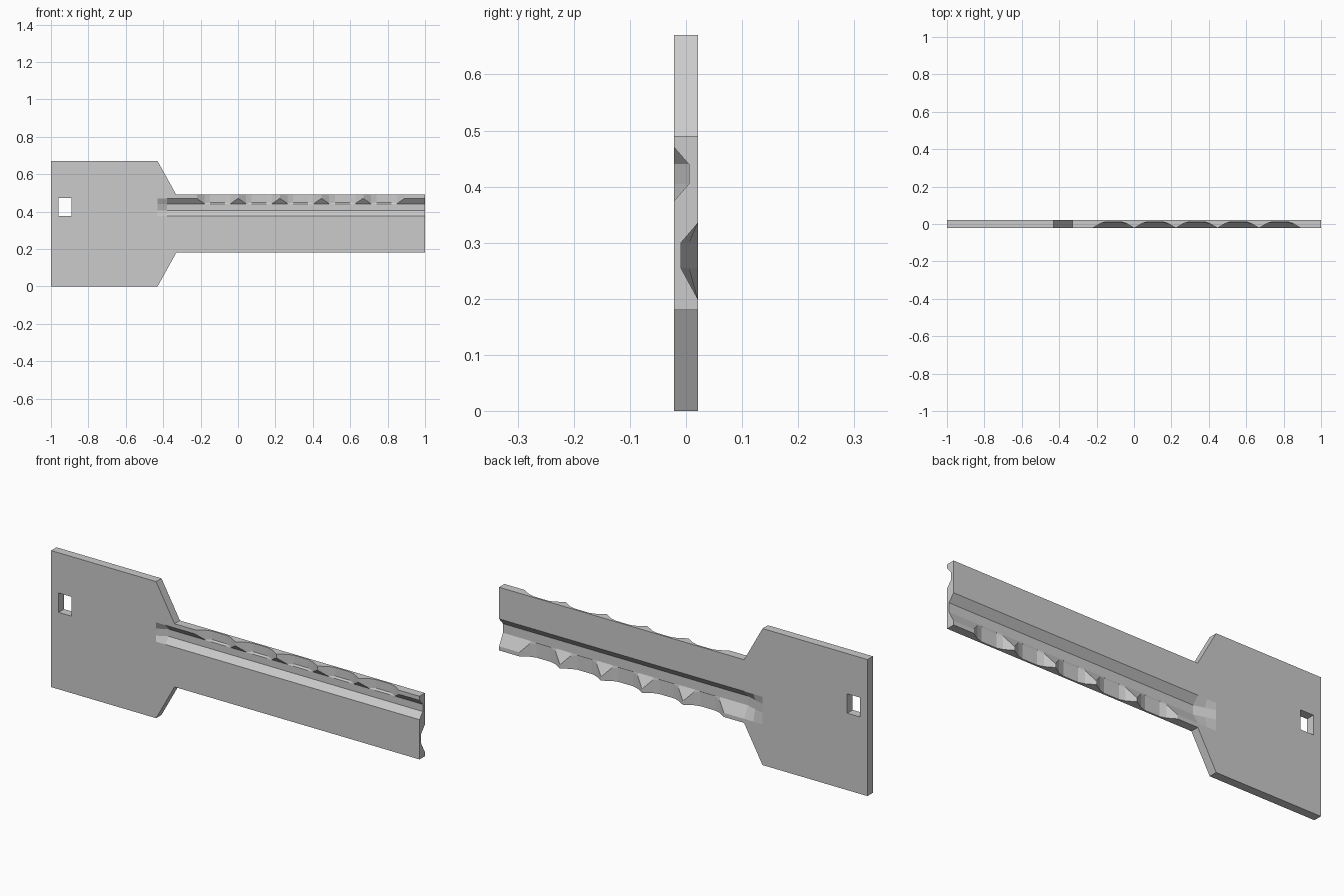
import bpy, bmesh

if "Cube" in bpy.data.objects:
    bpy.data.objects.remove(bpy.data.objects["Cube"])

T = 0.021            # half thickness
F_DEPTH, B_DEPTH = 0.005, -0.009   # groove floors, front and back
PITCH = 0.2225
CENTRES = [-0.11 + PITCH * i for i in range(5)]
SCALLOP = [(-0.11, -T), (-0.07, 0.003), (-0.04, 0.012),
           (0.04, 0.012), (0.07, 0.003), (0.11, -T)]


def lerp(x, pts):
    """Piecewise linear lookup, clamped at both ends."""
    if x <= pts[0][0]:
        return pts[0][1]
    for (a, u), (b, v) in zip(pts, pts[1:]):
        if x <= b:
            return u + (v - u) * (x - a) / (b - a)
    return pts[-1][1]


WAVE = [(c + dx, y) for c in CENTRES for dx, y in SCALLOP]


def section(x):
    """Cross-section of the key at x as (y, z) points."""
    zt = lerp(x, [(-0.43, 0.67), (-0.33, 0.49)])
    zb = lerp(x, [(-0.43, 0.0), (-0.33, 0.18)])
    gf = lerp(x, [(-0.43, -T), (-0.38, F_DEPTH)])
    gb = lerp(x, [(-0.43, T), (-0.33, B_DEPTH)])
    r = lerp(x, WAVE)
    # height at which each groove's outer wall meets the scalloped rib
    ff = abs(gf - r) / max(gf + T, 1e-6) if gf > -T + 1e-6 else 1
    fb = abs(-r - gb) / max(T - gb, 1e-6) if gb < T - 1e-6 else 1
    return [(-T, zb), (-T, 0.375), (gf, 0.405), (gf, 0.44),
            (r, 0.44 + 0.03 * ff), (r, zt), (T, zt),
            (T, 0.335), (gb, 0.30), (gb, 0.255),
            (-r, 0.255 - 0.055 * fb), (-r, zb)]


# key body: lofted head, shoulder and grooved, scalloped blade
stations = sorted({round(x, 4) for x in
                   [-1, -0.43, -0.38, -0.33, 1] + [x for x, _ in WAVE]})
bm = bmesh.new()
rings = [[bm.verts.new((x, y, z)) for y, z in section(x)] for x in stations]
for a, b in zip(rings, rings[1:]):
    for i in range(len(a)):
        j = (i + 1) % len(a)
        bm.faces.new((a[i], a[j], b[j], b[i]))
bm.faces.new(rings[0])
bm.faces.new(rings[-1])
bmesh.ops.recalc_face_normals(bm, faces=bm.faces)
mesh = bpy.data.meshes.new("key_body")
bm.to_mesh(mesh)
bm.free()
key = bpy.data.objects.new("key_body", mesh)
bpy.context.collection.objects.link(key)

# ring hole through the head
bpy.ops.mesh.primitive_cube_add(size=1, location=(-0.925, 0, 0.425))
cutter = bpy.context.object
cutter.name = "ring_hole_cutter"
cutter.scale = (0.07, 0.2, 0.095)
cutter.hide_render = True
mod = key.modifiers.new("ring_hole", 'BOOLEAN')
mod.operation = 'DIFFERENCE'
mod.solver = 'EXACT'
mod.object = cutter
bpy.context.view_layer.objects.active = key
bpy.ops.object.modifier_apply(modifier=mod.name)
bpy.data.objects.remove(cutter)
